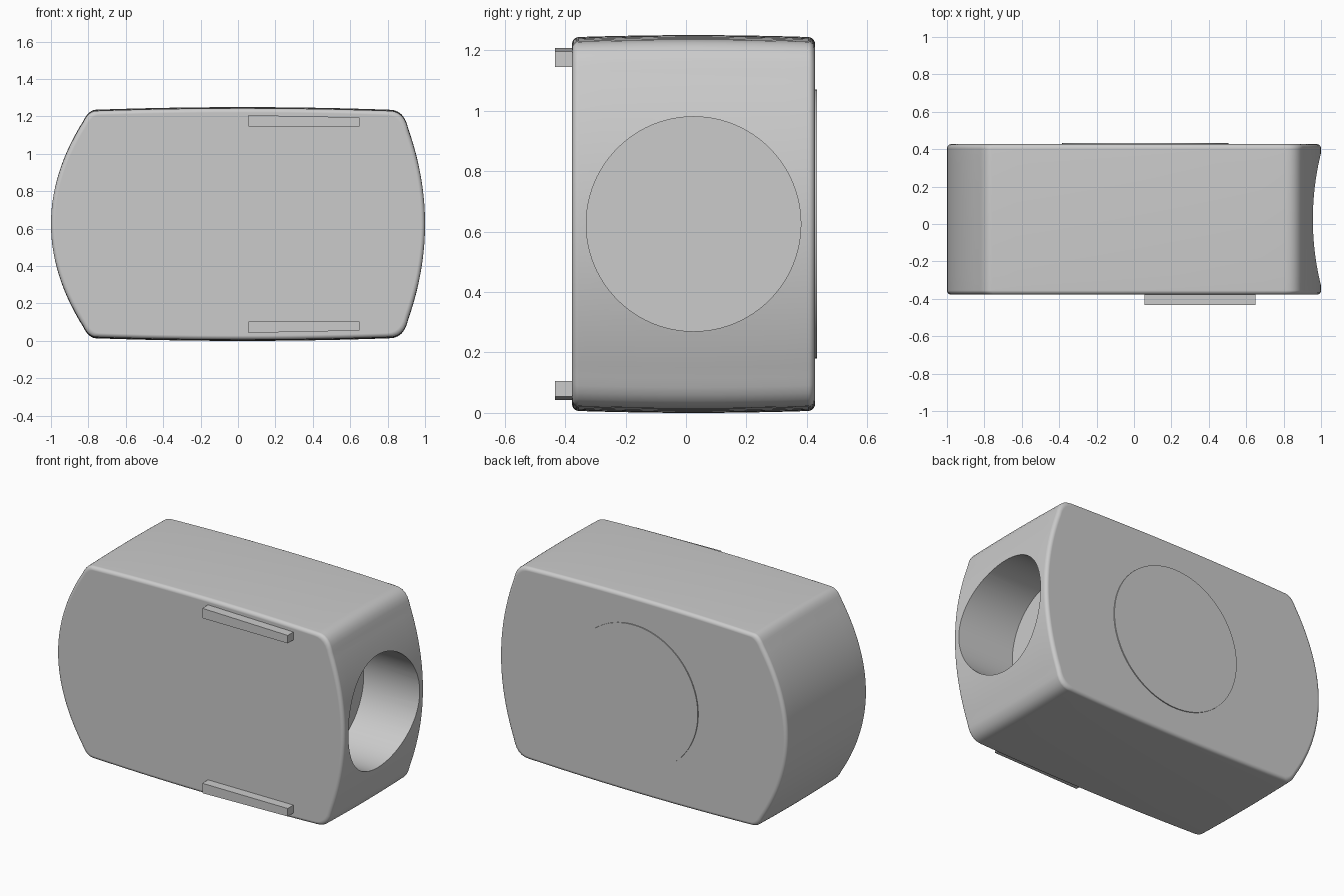
import bpy, bmesh, math
from mathutils import Matrix, Vector

cube = bpy.data.objects.get("Cube")
if cube:
    bpy.data.objects.remove(cube, do_unlink=True)

grey = bpy.data.materials.new("plain grey")
grey.use_nodes = True
grey.diffuse_color = (0.6, 0.6, 0.6, 1)
grey.node_tree.nodes["Principled BSDF"].inputs["Base Color"].default_value = (0.6, 0.6, 0.6, 1)

MID = 0.625           # height of the horizontal symmetry plane
FRONT, BACK = -0.377, 0.427
BEVEL = 0.022


def make(name, bm):
    bmesh.ops.recalc_face_normals(bm, faces=bm.faces)
    mesh = bpy.data.meshes.new(name)
    bm.to_mesh(mesh)
    bm.free()
    mesh.materials.append(grey)
    obj = bpy.data.objects.new(name, mesh)
    bpy.context.collection.objects.link(obj)
    return obj


def select(obj):
    bpy.ops.object.select_all(action='DESELECT')
    obj.select_set(True)
    bpy.context.view_layer.objects.active = obj


def smooth(obj):
    select(obj)
    bpy.ops.object.shade_smooth_by_angle(angle=math.radians(30))
    obj.modifiers.new("weighted normals", 'WEIGHTED_NORMAL').keep_sharp = True


def loft(name, rings):
    """Skin a list of closed rings and cap both ends."""
    bm = bmesh.new()
    loops = [[bm.verts.new(p) for p in ring] for ring in rings]
    n = len(loops[0])
    for a, b in zip(loops, loops[1:]):
        for i in range(n):
            bm.faces.new((a[i], a[(i + 1) % n], b[(i + 1) % n], b[i]))
    bm.faces.new(loops[0])
    bm.faces.new(loops[-1])
    return make(name, bm)


def cylinder(name, radius, depth, centre, axis):
    bm = bmesh.new()
    turn = Matrix.Rotation(math.pi / 2, 4, axis)
    bmesh.ops.create_cone(bm, cap_ends=True, segments=96, radius1=radius, radius2=radius,
                          depth=depth, matrix=Matrix.Translation(centre) @ turn)
    return make(name, bm)


def bow(end_x, peak_x, half, steps=14):
    """Quarter outline of a bulging end, from the mid height up to its corner."""
    return [Vector((peak_x + (end_x - peak_x) * (i / steps) ** 2, half * i / steps))
            for i in range(steps + 1)]


def corner(a, c, b, steps=6):
    return [a * (1 - t) ** 2 + c * 2 * t * (1 - t) + b * t * t
            for t in (i / steps for i in range(1, steps + 1))]


# Upper half outline, from the right end over the crowned top to the left end
right = bow(0.91, 1.0, 0.51)
left = bow(-0.828, -1.0, 0.55)
top_r, top_l = Vector((0.81, 0.611)), Vector((-0.76, 0.611))
upper = right + corner(right[-1], Vector((0.89, 0.61)), top_r)
for i in range(1, 12):
    t = i / 12
    upper.append(top_r.lerp(top_l, t) + Vector((0, 0.014 * 4 * t * (1 - t))))
upper += [top_l] + corner(top_l, Vector((-0.80, 0.609)), left[-1]) + left[-2::-1]
outline = upper + [Vector((p.x, -p.y)) for p in upper[-2:0:-1]]

# Body: stations run front to back with rounded rims and a faint crown
stations = []
for i in range(6):
    a = math.pi / 2 * i / 5
    stations.append((FRONT + BEVEL * (1 - math.sin(a)), BEVEL * (1 - math.cos(a))))
stations = [(FRONT + BEVEL * (1 - math.cos(math.pi / 2 * i / 5)),
             BEVEL * (1 - math.sin(math.pi / 2 * i / 5))) for i in range(6)]
centre_y = (FRONT + BACK) / 2
half_y = (BACK - FRONT) / 2
stations += [(centre_y + half_y * k / 4, 0) for k in range(-3, 4)]
stations += [(2 * centre_y - y, inset) for y, inset in stations[5::-1]]
rings = []
for y, inset in stations:
    crown = 0.007 * ((y - centre_y) / half_y) ** 2
    sx, sz = 1 - inset, 1 - (inset + crown) / MID
    rings.append([(p.x * sx, y, MID + p.y * sz) for p in outline])
body = loft("body", rings)

# Round blind socket in the left end
cutter = cylinder("socket_cutter", 0.355, 0.8, (1.01, centre_y, MID), 'Y')
cutter.hide_render = True
cut = body.modifiers.new("socket", 'BOOLEAN')
cut.operation = 'DIFFERENCE'
cut.solver = 'EXACT'
cut.object = cutter
select(body)
bpy.ops.object.modifier_apply(modifier=cut.name)
bpy.data.objects.remove(cutter, do_unlink=True)
smooth(body)

# Thin round plate on the back
smooth(cylinder("back_plate", 0.445, 0.016, (0.06, 0.425, MID), 'X'))

# Slightly tapered rails on the front
for name, side in (("upper_rail", 1), ("lower_rail", -1)):
    section = [(0.055, 0.52), (0.65, 0.52), (0.65, 0.57), (0.055, 0.582)]
    loft(name, [[(x, y, MID + side * z) for x, z in section] for y in (-0.434, FRONT + 0.01)])
